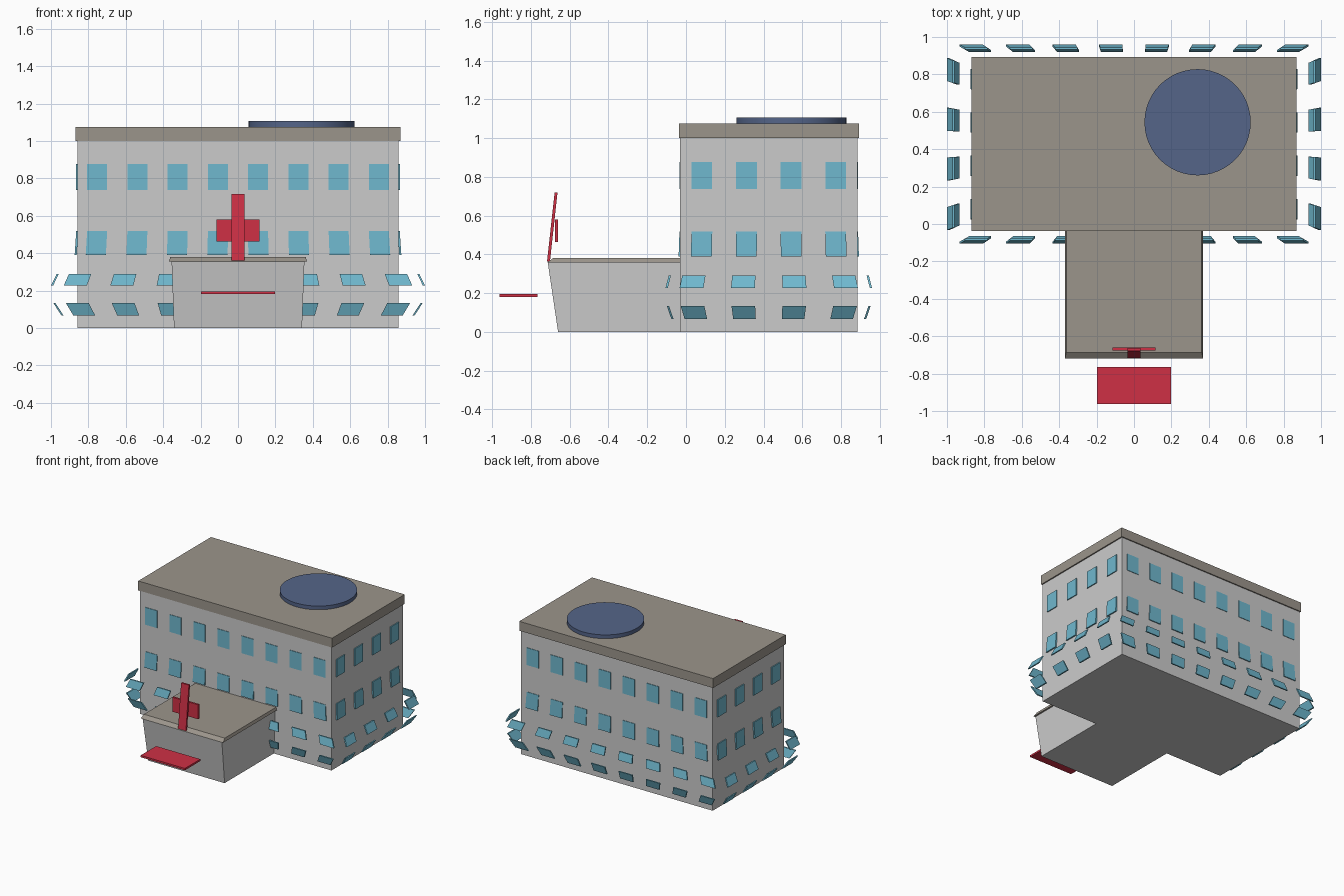
import bpy, math

if "Cube" in bpy.data.objects:
    bpy.data.objects.remove(bpy.data.objects["Cube"])

CY = 0.427          # centre of the main block in y
HX, HY = 0.858, 0.457   # half sizes of the main block


def material(name, rgb):
    m = bpy.data.materials.new(name)
    m.diffuse_color = (*rgb, 1)
    m.use_nodes = True
    m.node_tree.nodes["Principled BSDF"].inputs["Base Color"].default_value = m.diffuse_color
    return m


TAN = material("roof_tan", (0.33, 0.30, 0.26))
GLASS = material("window_blue", (0.16, 0.48, 0.62))
NAVY = material("pad_blue", (0.09, 0.13, 0.25))
RED = material("sign_red", (0.62, 0.03, 0.06))


def mesh(name, verts, faces, mat=None):
    me = bpy.data.meshes.new(name)
    me.from_pydata(verts, [], faces)
    ob = bpy.data.objects.new(name, me)
    bpy.context.collection.objects.link(ob)
    if mat:
        me.materials.append(mat)
    return ob


HEX = [(3, 2, 1, 0), (4, 5, 6, 7), (0, 1, 5, 4), (1, 2, 6, 5), (2, 3, 7, 6), (3, 0, 4, 7)]


def frustum(name, low, high, z0, z1, mat=None):
    """Block between two rectangles (x0, x1, y0, y1) at z0 and z1."""
    verts = []
    for (x0, x1, y0, y1), z in ((low, z0), (high, z1)):
        verts += [(x0, y0, z), (x1, y0, z), (x1, y1, z), (x0, y1, z)]
    return mesh(name, verts, HEX, mat)


def box(name, rect, z0, z1, mat=None):
    return frustum(name, rect, rect, z0, z1, mat)


# Main block and roof slab
box("main_building", (-HX, HX, CY - HY, CY + HY), 0, 1.0)
box("main_roof", (-0.868, 0.868, -0.037, 0.893), 1.0, 1.076, TAN)

# Entrance wing, flaring upward, with bevelled roof
frustum("entrance_wing", (-0.342, 0.342, -0.66, -0.03), (-0.355, 0.355, -0.713, -0.03), 0, 0.357)
frustum("entrance_roof", (-0.369, 0.369, -0.718, -0.03), (-0.362, 0.362, -0.687, -0.03),
        0.357, 0.38, TAN)

# Round landing pad
bpy.ops.mesh.primitive_cylinder_add(vertices=48, radius=0.284, depth=0.03, location=(0.34, 0.544, 1.091))
pad = bpy.context.object
pad.name = "landing_pad"
pad.data.materials.append(NAVY)
bpy.ops.object.shade_smooth_by_angle(angle=math.radians(30))

# Entrance canopy and cross sign (upright leans back)
box("entrance_canopy", (-0.198, 0.198, -0.962, -0.765), 0.181, 0.196, RED)
frustum("sign_upright", (-0.035, 0.035, -0.717, -0.702), (-0.035, 0.035, -0.678, -0.663),
        0.362, 0.718, RED)
box("sign_crossbar", (-0.115, 0.115, -0.676, -0.66), 0.463, 0.58, RED)

# Window rows: z bottom, z top, outward scale at bottom and top
ROWS = [("top", 0.737, 0.877, 1.009, 1.009),
        ("upper", 0.390, 0.519, 1.018, 1.008),
        ("lower", 0.227, 0.290, 1.165, 1.130),
        ("bottom", 0.067, 0.133, 1.100, 1.150)]
LONG = [s * (0.107 + 0.2133 * i) for i in range(4) for s in (-1, 1)]
SHORT = [s * (0.114 + 0.228 * i) for i in range(2) for s in (-1, 1)]


def window_row(name, z0, z1, s0, s1):
    """One joined ring of panes around the building."""
    verts, faces = [], []
    for along_x, centres, half in ((True, LONG, HY), (False, SHORT, HX)):
        for side in (-1, 1):
            for c in centres:
                n = len(verts)
                for inset in (0.013, 0):
                    for u, z, s in ((-1, z0, s0), (1, z0, s0), (1, z1, s1), (-1, z1, s1)):
                        a = (c + u * 0.053) * s
                        b = side * half * (s - inset * HX / half)
                        verts.append((a, CY + b, z) if along_x else (b, CY + a, z))
                flip = (side == 1) == along_x
                for f in HEX:
                    f = tuple(n + i for i in f)
                    faces.append(f[::-1] if flip else f)
    return mesh(name, verts, faces, GLASS)


for label, *dims in ROWS:
    window_row("windows_" + label, *dims)
